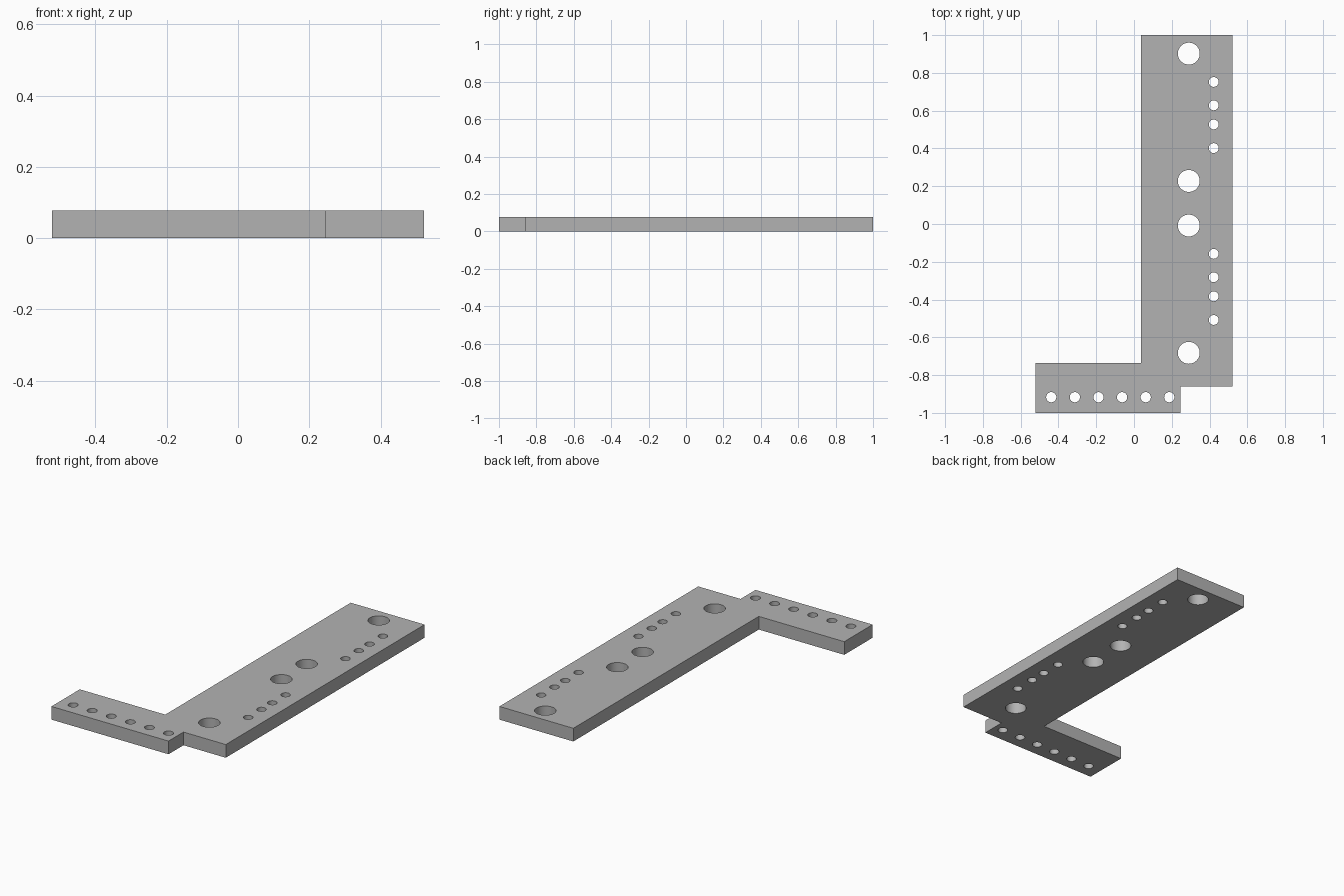
import bpy
import bmesh
from math import cos, sin, pi, radians

cube = bpy.data.objects.get("Cube")
if cube:
    bpy.data.objects.remove(cube, do_unlink=True)

THICKNESS = 0.078

# Plain grey finish
grey = bpy.data.materials.new("plain_grey")
grey.use_nodes = True
colour = (0.45, 0.45, 0.45, 1)
grey.diffuse_color = colour
grey.node_tree.nodes["Principled BSDF"].inputs["Base Color"].default_value = colour

# Flat profile, filled and extruded; inner loops become through holes
profile = bpy.data.curves.new("bracket_plate", "CURVE")
profile.dimensions = "2D"
profile.fill_mode = "BOTH"
profile.extrude = THICKNESS / 2


def add_loop(points):
    spline = profile.splines.new("POLY")
    spline.points.add(len(points) - 1)
    for point, (x, y) in zip(spline.points, points):
        point.co = (x, y, 0, 1)
    spline.use_cyclic_u = True


def add_hole(x, y, radius, sides=40):
    angles = [2 * pi * i / sides for i in range(sides)]
    add_loop([(x + radius * cos(a), y + radius * sin(a)) for a in angles])


# Long plate with an offset arm at the front
left, right, back, front = 0.522, -0.522, 1.0, -1.0
add_loop([(right, front), (0.245, front), (0.245, -0.86), (left, -0.86),
          (left, back), (0.038, back), (0.038, -0.735), (right, -0.735)])

# Two repeats of the hole pattern along the long plate
for centre in (0.565, -0.345):
    for offset in (0.337, -0.337):
        add_hole(0.29, centre + offset, 0.058)
    for offset in (0.187, 0.063, -0.038, -0.163):
        add_hole(0.422, centre + offset, 0.026)

# Row of holes in the arm
for i in range(6):
    add_hole(-0.438 + 0.125 * i, -0.917, 0.027)

plate = bpy.data.objects.new("bracket_plate", profile)
bpy.context.collection.objects.link(plate)
plate.location.z = THICKNESS / 2
bpy.ops.object.select_all(action="DESELECT")
plate.select_set(True)
bpy.context.view_layer.objects.active = plate
bpy.ops.object.convert(target="MESH")
plate = bpy.context.object

# Weld caps to walls and tidy the flat faces
bm = bmesh.new()
bm.from_mesh(plate.data)
bmesh.ops.remove_doubles(bm, verts=bm.verts, dist=0.0001)
bmesh.ops.recalc_face_normals(bm, faces=bm.faces)
bm.to_mesh(plate.data)
bm.free()

plate.data.materials.clear()
plate.data.materials.append(grey)
bpy.ops.object.shade_smooth_by_angle(angle=radians(30))
